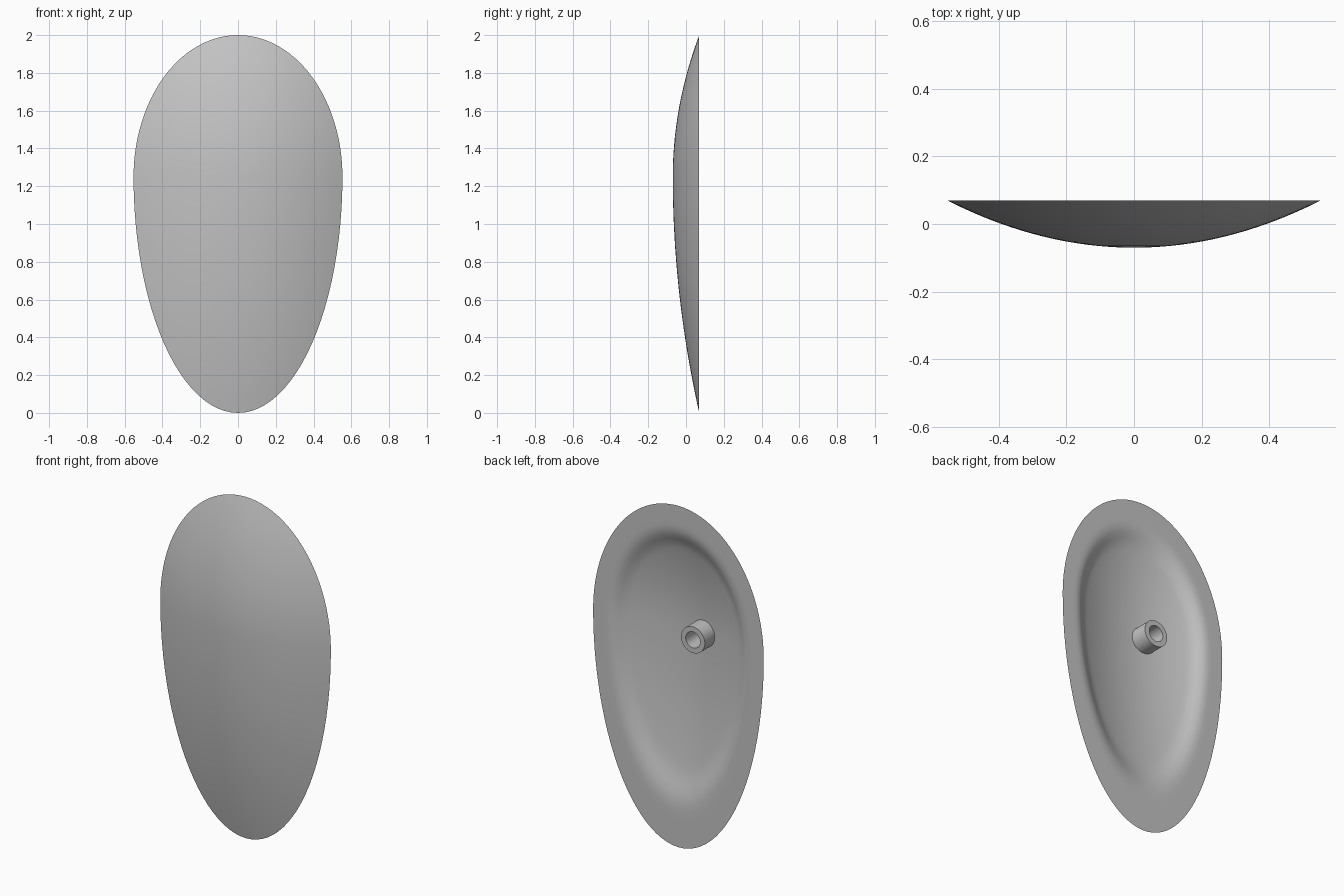
import bpy, bmesh, math

if "Cube" in bpy.data.objects:
    bpy.data.objects.remove(bpy.data.objects["Cube"])

SEGMENTS = 96
RIM_Y = 0.07
WIDEST_Z = 1.25

grey = bpy.data.materials.new("plain grey")
grey.use_nodes = True
colour = (0.55, 0.55, 0.55, 1)
grey.diffuse_color = colour
grey.node_tree.nodes["Principled BSDF"].inputs["Base Color"].default_value = colour


def egg(r, angle):
    """Point on the egg outline scaled by r: round top, long tapered bottom."""
    s = math.sin(angle)
    return 0.553 * r * math.cos(angle), WIDEST_Z + r * s * (0.75 if s > 0 else 1.25)


def disc(r, angle):
    """Point on a circle around the socket axis."""
    return -0.094 + r * math.cos(angle), 1.24 + r * math.sin(angle)


def sweep(name, outline, profile, segments, closed=False):
    """Skin rings of (radius, y) around an outline; zero radius makes a pole."""
    bm = bmesh.new()
    rings = []
    for r, y in profile:
        count = 1 if r == 0 else segments
        ring = []
        for i in range(count):
            x, z = outline(r, math.tau * i / segments)
            ring.append(bm.verts.new((x, y, z)))
        rings.append(ring)
    pairs = list(zip(rings, rings[1:]))
    if closed:
        pairs.append((rings[-1], rings[0]))
    for a, b in pairs:
        for i in range(segments):
            j = (i + 1) % segments
            corners = [a[i % len(a)], a[j % len(a)], b[j % len(b)], b[i % len(b)]]
            bm.faces.new(list(dict.fromkeys(corners)))
    bmesh.ops.recalc_face_normals(bm, faces=bm.faces)
    mesh = bpy.data.meshes.new(name)
    bm.to_mesh(mesh)
    bm.free()
    mesh.materials.append(grey)
    obj = bpy.data.objects.new(name, mesh)
    bpy.context.collection.objects.link(obj)
    bpy.ops.object.select_all(action="DESELECT")
    obj.select_set(True)
    bpy.context.view_layer.objects.active = obj
    bpy.ops.object.shade_smooth_by_angle(angle=math.radians(25))
    return obj


def recess_y(r):
    """Hollow back: bowl floor blending smoothly up into the flat rim."""
    t = min(max((r - 0.66) / 0.18, 0), 1)
    t = t * t * (3 - 2 * t)
    return (1 - t) * (-0.035 + 0.14 * r * r) + t * RIM_Y


# Domed shell: front bulge out to the edge, then the hollowed back
front = [(i / 20, -0.07 + 0.14 * (i / 20) ** 2) for i in range(21)]
back = [(i / 50, recess_y(i / 50)) for i in range(48, -1, -2)]
sweep("shield_shell", egg, front + back, SEGMENTS)

# Hollow mounting socket on the back
sweep("mounting_socket", disc,
      [(0.077, -0.045), (0.077, RIM_Y), (0.047, RIM_Y), (0.047, -0.045)], 48, closed=True)
